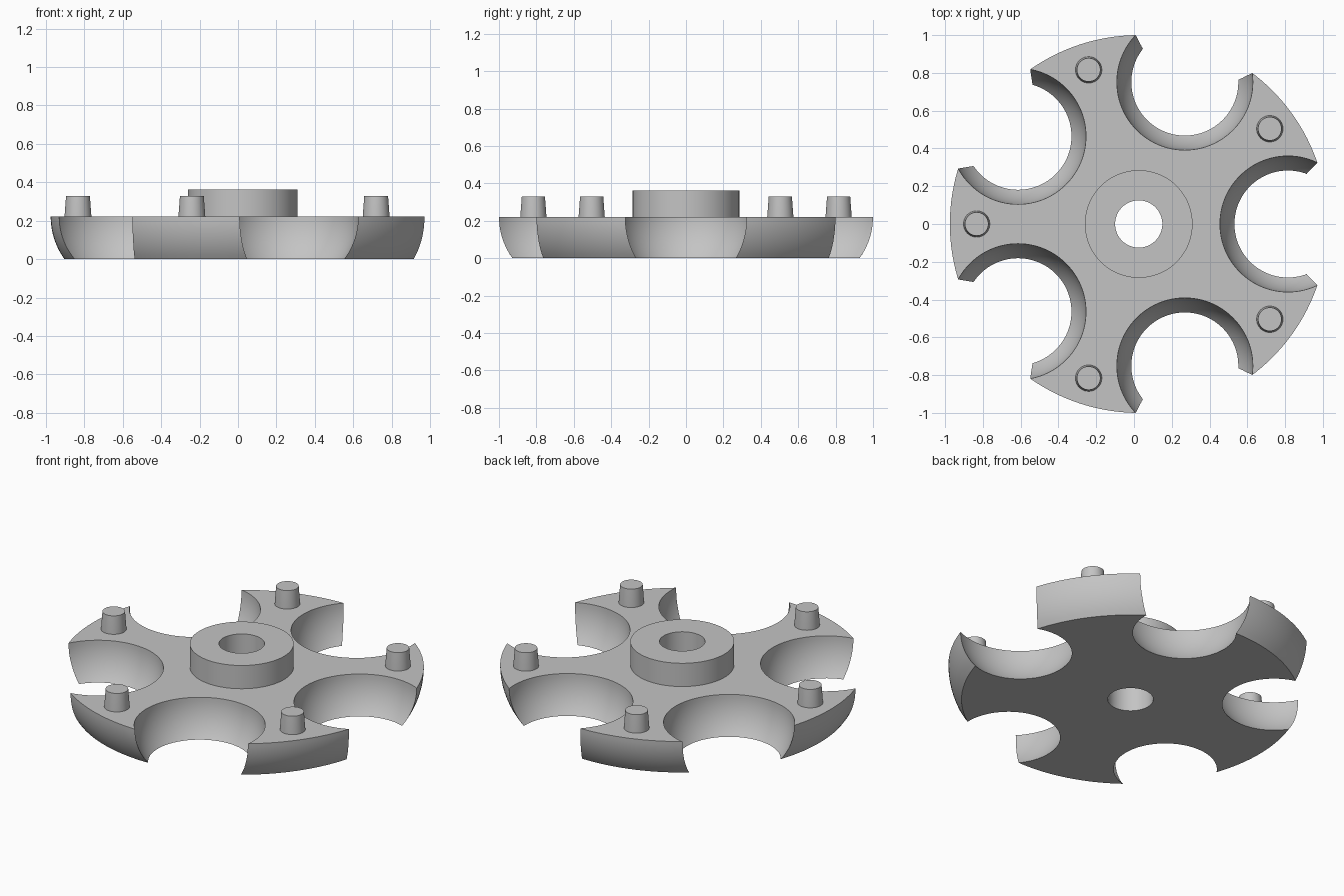
import bpy, bmesh
from math import sin, cos, pi, radians, sqrt

cube = bpy.data.objects.get("Cube")
if cube:
    bpy.data.objects.remove(cube, do_unlink=True)

CX = 0.025          # wheel axis in x
TOP = 0.221         # top face of the disc
HUB_TOP = 0.362
PEG_TOP = 0.329
COUNT = 5

grey = bpy.data.materials.new("plain_grey")
grey.use_nodes = True
grey.diffuse_color = (0.55, 0.55, 0.55, 1)
grey.node_tree.nodes["Principled BSDF"].inputs["Base Color"].default_value = grey.diffuse_color


def lathe(name, profile, centre, steps, hollow=False):
    """Revolve a radius/height profile; hollow closes it on itself, otherwise the ends are capped."""
    bm = bmesh.new()
    rings = [[bm.verts.new((r * cos(2 * pi * i / steps), r * sin(2 * pi * i / steps), z))
              for i in range(steps)] for r, z in profile]
    pairs = list(zip(rings, rings[1:]))
    if hollow:
        pairs.append((rings[-1], rings[0]))
    else:
        bm.faces.new(rings[0])
        bm.faces.new(rings[-1])
    for a, b in pairs:
        for i in range(steps):
            j = (i + 1) % steps
            bm.faces.new((a[i], a[j], b[j], b[i]))
    bmesh.ops.recalc_face_normals(bm, faces=bm.faces)
    mesh = bpy.data.meshes.new(name)
    bm.to_mesh(mesh)
    bm.free()
    mesh.materials.append(grey)
    obj = bpy.data.objects.new(name, mesh)
    obj.location = (centre[0], centre[1], 0)
    bpy.context.collection.objects.link(obj)
    return obj


def select_only(obj):
    bpy.ops.object.select_all(action='DESELECT')
    obj.select_set(True)
    bpy.context.view_layer.objects.active = obj


def smooth(obj):
    select_only(obj)
    bpy.ops.object.shade_smooth_by_angle(angle=radians(30))


def around(radius, degrees):
    a = radians(degrees)
    return CX + radius * cos(a), radius * sin(a)


# Disc with rounded rim, raised hub and centre hole
RIM = 0.375
rim = [(1 - RIM + sqrt(RIM ** 2 - (TOP - z) ** 2), z)
       for z in [TOP * k / 10 for k in range(11)]]
body_profile = [(0.125, 0)] + rim + [(0.285, TOP), (0.285, HUB_TOP), (0.125, HUB_TOP)]
body = lathe("disc_and_hub", body_profile, (CX, 0), 160, hollow=True)

# Five bowl-shaped pockets cut into the rim
POCKET = 0.36
drop = 0.28
bowl = [(sqrt(POCKET ** 2 - (drop * (1 - k / 12)) ** 2), TOP + 0.0007 - drop * (1 - k / 12))
        for k in range(13)] + [(POCKET, TOP + 0.1)]
for n in range(COUNT):
    cutter = lathe("pocket_cutter", bowl, around(0.79, 72 * n), 96)
    cutter.hide_render = True
    mod = body.modifiers.new("pocket", 'BOOLEAN')
    mod.operation = 'DIFFERENCE'
    mod.solver = 'EXACT'
    mod.object = cutter
    select_only(body)
    bpy.ops.object.modifier_apply(modifier=mod.name)
    bpy.data.objects.remove(cutter, do_unlink=True)
smooth(body)

# Tapered peg on each arm
for n in range(COUNT):
    peg = lathe(f"peg_{n + 1}", [(0.07, TOP - 0.01), (0.07, TOP), (0.062, PEG_TOP)],
                around(0.858, 36 + 72 * n), 40)
    smooth(peg)
